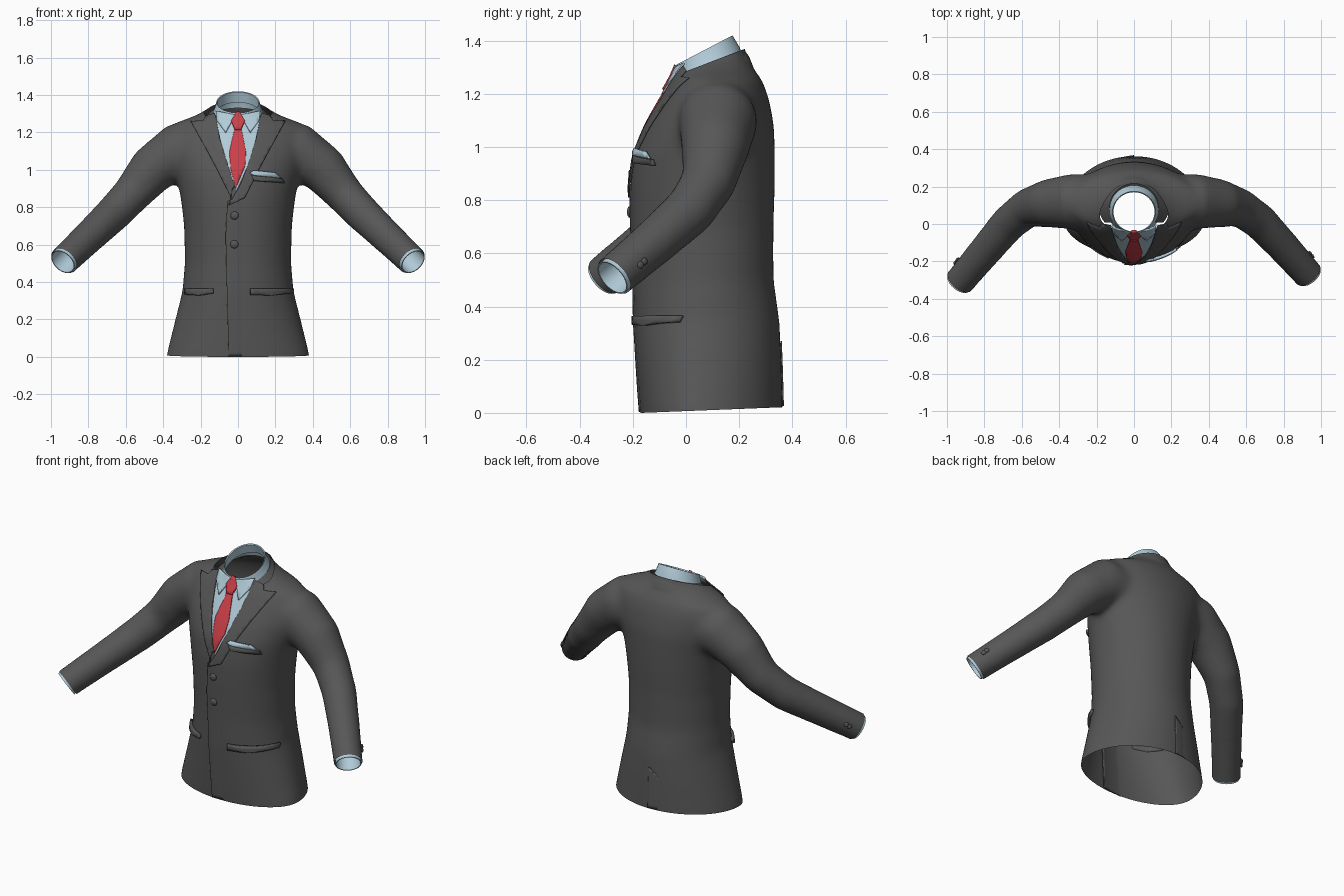
import bpy, bmesh
from math import sin, cos, pi, radians
from mathutils import Vector, Matrix
from mathutils.bvhtree import BVHTree

cube = bpy.data.objects.get("Cube")
if cube:
    bpy.data.objects.remove(cube, do_unlink=True)


def material(name, rgb):
    m = bpy.data.materials.new(name)
    m.use_nodes = True
    m.diffuse_color = (*rgb, 1)
    m.node_tree.nodes["Principled BSDF"].inputs["Base Color"].default_value = (*rgb, 1)
    return m


GREY = material("charcoal cloth", (0.095, 0.095, 0.095))
BLUE = material("pale blue cotton", (0.44, 0.6, 0.69))
RED = material("red silk", (0.6, 0.05, 0.065))
parts = []


def make_object(name, bm, mat):
    mesh = bpy.data.meshes.new(name)
    bm.to_mesh(mesh)
    bm.free()
    obj = bpy.data.objects.new(name, mesh)
    bpy.context.collection.objects.link(obj)
    mesh.materials.append(mat)
    parts.append(obj)
    return obj


def loft(bm, rings, closed=True, caps=()):
    """Bridge successive rings of points, capping the listed ring indices."""
    rows = [[bm.verts.new(p) for p in ring] for ring in rings]
    n = len(rows[0])
    for a, b in zip(rows, rows[1:]):
        for i in range(n if closed else n - 1):
            j = (i + 1) % n
            bm.faces.new((a[i], a[j], b[j], b[i]))
    for c in caps:
        bm.faces.new(rows[c])
    bmesh.ops.recalc_face_normals(bm, faces=bm.faces[:])


def disc(centre, axis, radius, n=24):
    """Circle of points around an axis."""
    u = axis.cross(Vector((0, 0, 1))).normalized()
    v = axis.cross(u).normalized()
    return [centre + radius * (u * cos(2 * pi * i / n) + v * sin(2 * pi * i / n)) for i in range(n)]


def body_ring(z, w, front, back):
    """Egg-shaped section, widest ahead of the middle towards the hem."""
    mid = front + (back - front) * (0.39 + 0.1 * min(1, max(0, z) / 0.5))
    turns = [2 * pi * i / 48 for i in range(48)]
    return [(w * cos(t), mid + sin(t) * (back - mid if sin(t) > 0 else mid - front), z) for t in turns]


# Jacket torso: height, half width, front y, back y
sections = [(-0.08, 0.396, -0.165, 0.364), (0.02, 0.381, -0.174, 0.364), (0.2, 0.336, -0.187, 0.359),
            (0.35, 0.298, -0.197, 0.352), (0.5, 0.285, -0.2, 0.33), (0.7, 0.289, -0.208, 0.33),
            (0.85, 0.307, -0.21, 0.335), (0.97, 0.33, -0.197, 0.335), (1.08, 0.36, -0.152, 0.332),
            (1.18, 0.37, -0.095, 0.313), (1.25, 0.34, -0.054, 0.288), (1.29, 0.23, -0.035, 0.258),
            (1.34, 0.14, -0.02, 0.232), (1.42, 0.125, 0.0, 0.208)]
bm = bmesh.new()
loft(bm, [body_ring(*s) for s in sections], caps=(0, -1))

# Sleeves: path x, y, z, radius and how far the uneven reach applies, running past the cuff
CUFF = Vector((0.93, -0.287, 0.515))
AIM = Vector((0.52, -0.64, -0.56)).normalized()
REACH = 0.018
sleeve = [(0.16, 0.12, 1.1, 0.145, 0), (0.33, 0.12, 1.098, 0.15, 0), (0.46, 0.11, 1.0, 0.13, 0),
          (0.57, 0.085, 0.868, 0.105, 0), (0.67, 0.01, 0.762, 0.098, 0.3), (0.79, -0.125, 0.648, 0.09, 0.7),
          (*CUFF, 0.083, 1), (*(CUFF + AIM * 0.1), 0.083, 1)]


def flip(v, side, reach=0):
    return Vector((v[0] * side, v[1] + side * reach * REACH, v[2]))


for side in (-1, 1):
    centres = [flip(p, side, p[4]) for p in sleeve]
    rings = []
    for i, p in enumerate(sleeve):
        axis = centres[min(i + 1, len(sleeve) - 1)] - centres[max(i - 1, 0)]
        rings.append(disc(centres[i], axis.normalized(), p[3], 28))
    loft(bm, rings, caps=(0, -1))
jacket = make_object("jacket_body", bm, GREY)

# Fuse torso and sleeves into one cloth surface
remesh = jacket.modifiers.new("fuse", 'REMESH')
remesh.mode = 'VOXEL'
remesh.voxel_size = 0.016
soften = jacket.modifiers.new("soften", 'SMOOTH')
soften.factor = 0.5
soften.iterations = 24
fused = bpy.data.meshes.new_from_object(jacket.evaluated_get(bpy.context.evaluated_depsgraph_get()))
jacket.modifiers.clear()
jacket.data = fused
if not fused.materials:
    fused.materials.append(GREY)
bm = bmesh.new()
bm.from_mesh(fused)
surface = BVHTree.FromBMesh(bm)


# Open the hem, the neck and both cuffs
def open_end(co, normal, test):
    faces = [f for f in bm.faces if test(f.calc_center_median())]
    geom = {e for f in faces for e in (*f.verts, *f.edges)}
    bmesh.ops.bisect_plane(bm, geom=[*geom, *faces], plane_co=co, plane_no=normal, clear_outer=True)


open_end((0, -0.17, 0), (0, 0.04, -1), lambda c: c.z < 0.15)
open_end((0, 0, 1.285), (0, -0.38, 1), lambda c: c.z > 1.15 and abs(c.x) < 0.25)
for side in (-1, 1):
    open_end(flip(CUFF, side, 1), flip(AIM, side), lambda c: c.x * side > 0.7)
for f in bm.faces:
    f.material_index = 0
bm.to_mesh(fused)
bm.free()


def cloth_patch(name, outline, mat, lift, facing=-1, solid=0.0, edge=0.0, fade=0.0):
    """Drape a flat x-z outline on the jacket; fade sinks it away from the line x = edge."""
    bm = bmesh.new()
    bm.faces.new([bm.verts.new((x, 0, z)) for x, z in outline])
    bmesh.ops.triangulate(bm, faces=bm.faces[:])
    step = 0.02
    for axis in (0, 2):
        values = [v.co[axis] for v in bm.verts]
        cut = min(values) + step
        while cut < max(values):
            co, no = Vector(), Vector()
            co[axis], no[axis] = cut, 1
            bmesh.ops.bisect_plane(bm, geom=bm.verts[:] + bm.edges[:] + bm.faces[:],
                                   plane_co=co, plane_no=no, dist=1e-5)
            cut += step
    for v in bm.verts:
        height = lift - fade * abs(v.co.x - edge)
        hit, normal, _, _ = surface.ray_cast(Vector((v.co.x, 2 * facing, v.co.z)), Vector((0, -facing, 0)))
        if hit is None:
            hit, normal, _, _ = surface.find_nearest(Vector((v.co.x, 0.0, v.co.z)))
        v.co = hit + normal * height
    bm.normal_update()
    if sum(f.normal.y * f.calc_area() for f in bm.faces) * facing < 0:
        bmesh.ops.reverse_faces(bm, faces=bm.faces[:])
    obj = make_object(name, bm, mat)
    if solid:
        mod = obj.modifiers.new("thickness", 'SOLIDIFY')
        mod.thickness = solid
        mod.offset = -1


# Shirt front and tie
cloth_patch("shirt_front", [(-0.12, 1.28), (0.12, 1.28), (0.07, 1.06), (-0.01, 0.89), (-0.07, 1.06)], BLUE, 0.003)
cloth_patch("tie_blade", [(-0.018, 1.22), (0.018, 1.22), (0.042, 1.09), (0.038, 1.02), (-0.012, 0.9),
                          (-0.038, 1.0), (-0.046, 1.09)], RED, 0.008, solid=0.006)
cloth_patch("tie_knot", [(-0.008, 1.305), (0.008, 1.305), (0.036, 1.255), (0.016, 1.21), (-0.016, 1.21),
                         (-0.036, 1.255)], RED, 0.016, solid=0.014)

# Front overlap and lapels; the model's left side laps over its right
cloth_patch("front_overlap", [(-0.055, 0.83), (0.0, 0.86), (0.09, 0.8), (0.09, 0.004), (-0.05, 0.004),
                              (-0.065, 0.65)], GREY, 0.009, solid=0.006, edge=-0.06, fade=0.11)
for side, label in ((-1, "right"), (1, "left")):
    lapel = [(0.122, 1.3), (0.17, 1.284), (0.185, 1.26), (0.25, 1.255), (0.175, 1.12), (0.1, 0.98),
             (0.035, 0.85), (-0.05 * side, 0.81), (0.016 - 0.004 * side, 0.92), (0.055, 1.03), (0.095, 1.16)]
    cloth_patch(label + "_lapel", [(x * side, z) for x, z in lapel], GREY, 0.009 + 0.001 * side, solid=0.006)
    cloth_patch(label + "_collar_point",
                [(x * side, z) for x, z in ((0.115, 1.31), (0.112, 1.26), (0.065, 1.195), (0.012, 1.29))],
                BLUE, 0.012, solid=0.008)

# Pockets
for label, a, b in (("right", -0.275, -0.13), ("left", 0.065, 0.285)):
    cloth_patch(label + "_pocket_flap", [(a, 0.365), (b, 0.365), (b, 0.34), ((a + b) / 2, 0.328), (a, 0.332)],
                GREY, 0.016, solid=0.018)
cloth_patch("breast_pocket_welt", [(0.07, 0.968), (0.23, 0.952), (0.24, 0.93), (0.085, 0.94)],
            GREY, 0.014, solid=0.016)
cloth_patch("pocket_square", [(0.06, 0.978), (0.08, 0.992), (0.19, 0.982), (0.222, 0.955), (0.08, 0.968)],
            BLUE, 0.018, solid=0.014)

# Back vent
cloth_patch("back_vent", [(-0.09, 0.2), (0.0, 0.27), (0.0, 0.025), (-0.09, 0.025)], GREY, 0.006,
            facing=1, solid=0.005, fade=0.1)


# Neck bands: angles from start to end; rows of x radius, front y, back y, front z, back z
def neck_band(name, rows, start, end, mat):
    bm = bmesh.new()
    n = 40
    whole = end - start == 360
    angles = [radians(start + (end - start) * i / (n if whole else n - 1)) for i in range(n)]
    loft(bm, [[(w * cos(t), (f + b) / 2 + (b - f) / 2 * sin(t), zf + (zb - zf) * (1 + sin(t)) / 2)
               for t in angles] for w, f, b, zf, zb in rows], closed=whole)
    make_object(name, bm, mat)


neck_band("shirt_collar", [(0.15, -0.05, 0.215, 1.22, 1.33), (0.126, -0.05, 0.202, 1.27, 1.375),
                           (0.115, -0.045, 0.175, 1.305, 1.42), (0.11, -0.04, 0.17, 1.3, 1.415),
                           (0.115, -0.042, 0.19, 1.25, 1.36)], 0, 360, BLUE)
neck_band("jacket_collar", [(0.124, -0.04, 0.205, 1.268, 1.36), (0.131, -0.045, 0.217, 1.268, 1.368),
                            (0.155, -0.055, 0.238, 1.255, 1.34), (0.19, -0.06, 0.254, 1.235, 1.3)],
          -35, 215, GREY)


# Buttons
def button(name, near, radius):
    hit, normal, _, _ = surface.find_nearest(Vector(near))
    bm = bmesh.new()
    place = Matrix.Translation(hit + normal * 0.004) @ normal.to_track_quat('Z', 'Y').to_matrix().to_4x4()
    bmesh.ops.create_uvsphere(bm, u_segments=16, v_segments=8, radius=radius,
                              matrix=place @ Matrix.Diagonal((1, 1, 0.5, 1)))
    make_object(name, bm, GREY)


for label, z in (("upper", 0.755), ("lower", 0.6)):
    button(label + "_front_button", (-0.022, -0.25, z), 0.022)

# Shirt cuffs and sleeve buttons
for side, label in ((-1, "right"), (1, "left")):
    end, aim = flip(CUFF, side, 1), flip(AIM, side)
    bm = bmesh.new()
    loft(bm, [disc(end + aim * d, aim, r) for d, r in
              ((-0.05, 0.071), (0.012, 0.073), (0.012, 0.068), (-0.1, 0.062))], caps=(-1,))
    make_object(label + "_shirt_cuff", bm, BLUE)
    for i, (y, z) in enumerate(((-0.2, 0.555), (-0.177, 0.57))):
        button(f"{label}_sleeve_button_{i + 1}", flip((0.94, y, z), side, 1), 0.014)

# Smooth shading with crisp folds
bpy.ops.object.select_all(action='DESELECT')
for obj in parts:
    obj.select_set(True)
bpy.context.view_layer.objects.active = jacket
bpy.ops.object.shade_smooth_by_angle(angle=radians(40))
